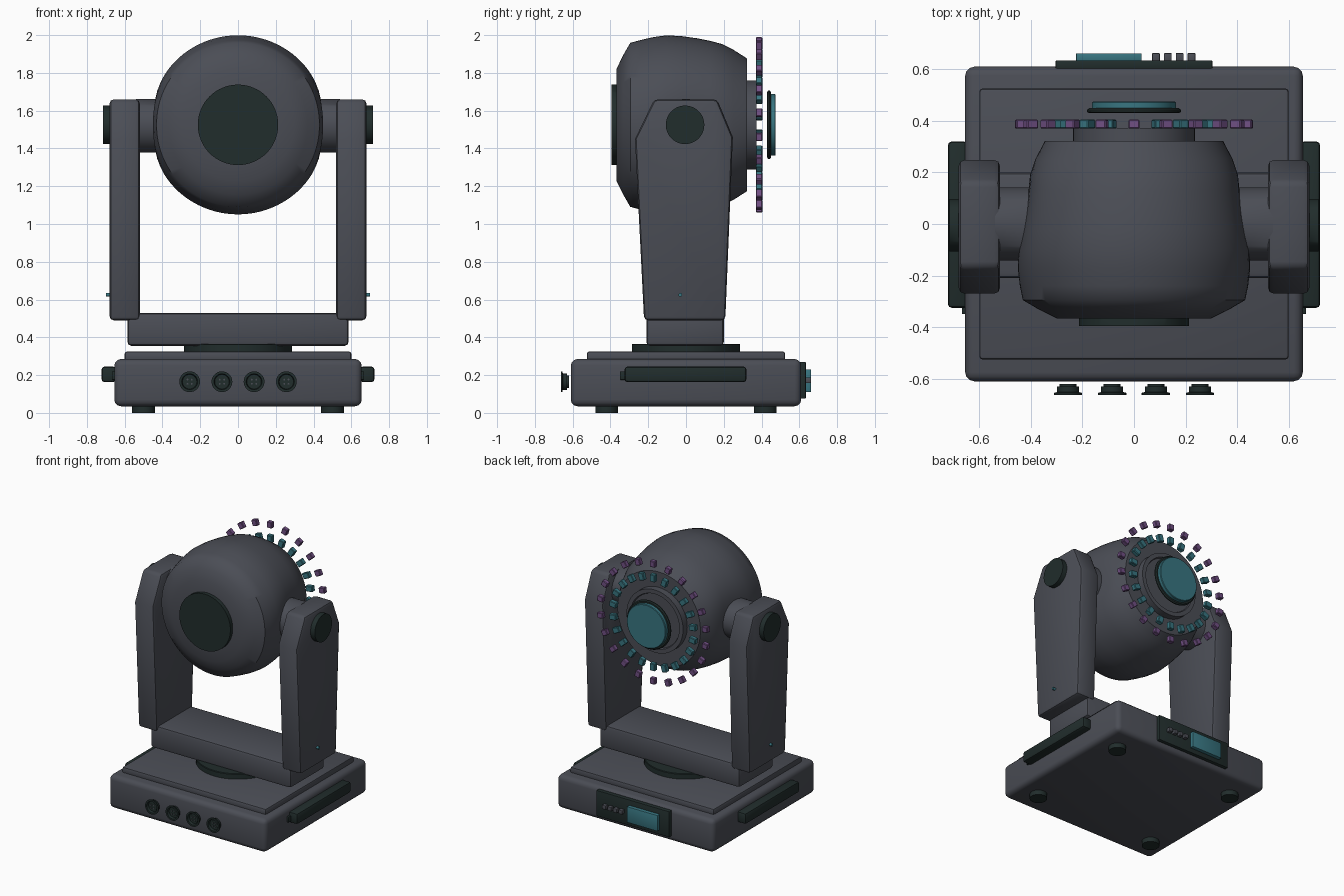
import bpy, bmesh, math
from mathutils import Matrix, Vector

if "Cube" in bpy.data.objects:
    bpy.data.objects.remove(bpy.data.objects["Cube"])


def material(name, rgb):
    m = bpy.data.materials.new(name)
    m.diffuse_color = (*rgb, 1)
    m.use_nodes = True
    m.node_tree.nodes["Principled BSDF"].inputs["Base Color"].default_value = m.diffuse_color
    return m


GREY = material("slate grey", (0.070, 0.075, 0.092))
DARK = material("dark green black", (0.015, 0.026, 0.025))
TEAL = material("teal", (0.040, 0.180, 0.220))
PURPLE = material("purple", (0.165, 0.080, 0.230))
AXIS = {'X': Matrix.Rotation(math.pi / 2, 4, 'Y'),
        'Y': Matrix.Rotation(-math.pi / 2, 4, 'X'), 'Z': Matrix()}
PIVOT = 1.525


def finish(bm, name, mat, bevel=0, segs=2, angle=35):
    bmesh.ops.recalc_face_normals(bm, faces=bm.faces)
    me = bpy.data.meshes.new(name)
    bm.to_mesh(me)
    bm.free()
    me.materials.append(mat)
    ob = bpy.data.objects.new(name, me)
    bpy.context.collection.objects.link(ob)
    bpy.ops.object.select_all(action='DESELECT')
    ob.select_set(True)
    bpy.context.view_layer.objects.active = ob
    if bevel:
        mod = ob.modifiers.new("bevel", 'BEVEL')
        mod.width, mod.segments, mod.limit_method = bevel, segs, 'ANGLE'
        bpy.ops.object.modifier_apply(modifier=mod.name)
    bpy.ops.object.shade_smooth_by_angle(angle=math.radians(angle))
    return ob


def box(name, mat, x, y, z, bevel=0, segs=2):
    bm = bmesh.new()
    size = Vector((x[1] - x[0], y[1] - y[0], z[1] - z[0]))
    mid = Vector((x[0] + x[1], y[0] + y[1], z[0] + z[1])) / 2
    bmesh.ops.create_cube(bm, size=1, matrix=Matrix.Translation(mid) @ Matrix.Diagonal((*size, 1)))
    return finish(bm, name, mat, bevel, segs)


def lathe(name, mat, profile, centre, axis='Z', n=48, angle=35, shape=None):
    """Spin (radius, height) points about an axis; zero radius ends close the form."""
    bm = bmesh.new()
    rings = []
    for r, h in profile:
        if r == 0:
            rings.append([bm.verts.new((0, 0, h))] * n)
        else:
            rings.append([bm.verts.new((r * math.cos(2 * math.pi * i / n),
                                        r * math.sin(2 * math.pi * i / n), h)) for i in range(n)])
    for a, b in zip(rings, rings[1:]):
        for i in range(n):
            j = (i + 1) % n
            bm.faces.new(list(dict.fromkeys((a[i], a[j], b[j], b[i]))))
    bm.transform(Matrix.Translation(centre) @ AXIS[axis])
    if shape:
        for v in bm.verts:
            shape(v)
    return finish(bm, name, mat, angle=angle)


def disc(name, mat, r, lo, hi, centre, axis='Z', n=48, lip=0.004):
    return lathe(name, mat, [(0, lo), (r, lo), (r, hi - lip), (r - lip, hi), (0, hi)], centre, axis, n)


# Base housing, top plate and feet
box("base", GREY, (-.655, .655), (-.61, .61), (.035, .285), .035, 3)
box("base_top_plate", GREY, (-.6, .6), (-.525, .525), (.27, .325), .012)
for x in (-.5, .5):
    for y in (-.42, .42):
        disc("foot", DARK, .06, 0, .045, (x, y, 0), n=32)

# Front sockets: flange, face with recess and pins
for x in (-.256, -.085, .085, .256):
    lathe("socket", DARK, [(0, .02), (.043, .02), (.043, .042), (.055, .045), (.055, .053),
                           (.042, .053), (.038, .035), (0, .035)], (x, -.61, .165),
          'Y', 32, shape=lambda v: setattr(v.co, 'y', -1.22 - v.co.y))
    disc("socket_core", DARK, .033, -.65, -.62, (x, 0, .165), 'Y', 24, 0)
    for k in range(4):
        a = math.pi / 4 + k * math.pi / 2
        disc("socket_pin", GREY, .005, -.655, -.64,
             (x + .016 * math.cos(a), 0, .165 + .016 * math.sin(a)), 'Y', 8, 0)

# Back control panel with screen and buttons
box("control_panel", DARK, (-.305, .305), (.6, .635), (.075, .27), .006)
box("screen", TEAL, (-.225, .03), (.63, .662), (.11, .23), .004)
for i in range(4):
    x = .085 + i * .046
    box("panel_button", GREY, (x - .015, x + .015), (.63, .663), (.157, .187), .003)

# Turntable and yoke crossbar
disc("turntable", DARK, .287, .32, .365, (0, 0, 0), n=64)
box("yoke_crossbar", GREY, (-.585, .585), (-.21, .2), (.355, .53), .02)

ARM = [(-.222, .49), (.208, .49), (.248, 1.46), (.165, 1.66), (-.168, 1.66), (-.27, 1.45)]
for s in (-1, 1):
    # Carry handles on the base sides
    box("side_handle", DARK, sorted((s * .645, s * .722)), (-.325, .32), (.163, .245), .015)
    box("handle_stub", DARK, sorted((s * .645, s * .668)), (-.35, -.3), (.175, .22), .004)
    # Yoke arm
    bm = bmesh.new()
    f = bm.faces.new([bm.verts.new((s * .52, y, z)) for y, z in ARM])
    ext = bmesh.ops.extrude_face_region(bm, geom=[f])
    for v in ext['geom']:
        if isinstance(v, bmesh.types.BMVert):
            v.co.x = s * .68
    if not f.is_valid or not any(e.is_boundary for e in bm.edges):
        pass
    else:
        bmesh.ops.holes_fill(bm, edges=[e for e in bm.edges if e.is_boundary])
    finish(bm, "yoke_arm", GREY, .022, 2)
    # Tilt pivot, outer cap and indicator
    lo, hi = sorted((s * .36, s * .54))
    disc("tilt_hub", GREY, .142, lo, hi, (0, 0, 1.52), 'X', 48, 0)
    lo, hi = sorted((s * .66, s * .716))
    disc("pivot_cap", DARK, .102, lo, hi, (0, -.005, PIVOT), 'X', 48, 0)
    lo, hi = sorted((s * .67, s * .70))
    disc("arm_indicator", TEAL, .01, lo, hi, (0, -.03, .625), 'X', 12, 0)


# Lamp head, gently pinched where the hubs meet it
def pinch(v):
    y, z = v.co.y - .05, v.co.z - PIVOT
    if abs(v.co.x) > .2:
        v.co.x *= 1 - .09 * math.exp(-(y * y + z * z) / .045)


HEAD = [(0, -.367), (.15, -.367), (.298, -.367), (.37, -.332), (.434, -.295), (.449, -.24),
        (.465, -.17), (.474, -.1), (.469, -.02), (.458, .06), (.444, .13), (.428, .19),
        (.398, .25), (.352, .322), (0, .322)]
lathe("lamp_head", GREY, HEAD, (0, 0, PIVOT), 'Y', 96, 45, pinch)
disc("front_lens", DARK, .213, -.395, -.36, (0, 0, PIVOT), 'Y', 64, 0)
bpy.context.object.data.transform(Matrix())

# Rear collar with a stepped recess
lathe("rear_collar", GREY, [(.236, .315), (.236, .372), (.205, .372), (.2, .36), (0, .36)],
      (0, 0, PIVOT), 'Y', 64)

# Rear lens with its rim
lathe("rear_lens_rim", DARK, [(0, .43), (.174, .43), (.182, .435), (.182, .443), (.174, .449),
                              (0, .449)], (0, 0, PIVOT), 'Y', 64)
disc("rear_lens", TEAL, .163, .445, .475, (0, 0, PIVOT), 'Y', 64)

# Two rings of small blocks behind the head
for name, mat, radius, wide, tall in (("outer_ring_block", PURPLE, .441, .042, .046),
                                      ("inner_ring_block", TEAL, .335, .042, .055)):
    bm = bmesh.new()
    for i in range(22):
        m = (Matrix.Translation((0, .387, PIVOT)) @ Matrix.Rotation(2 * math.pi * i / 22, 4, 'Y')
             @ Matrix.Translation((0, 0, radius)) @ Matrix.Diagonal((wide, .035, tall, 1)))
        bmesh.ops.create_cube(bm, size=1, matrix=m)
    finish(bm, name + "s", mat, .004, 1)
